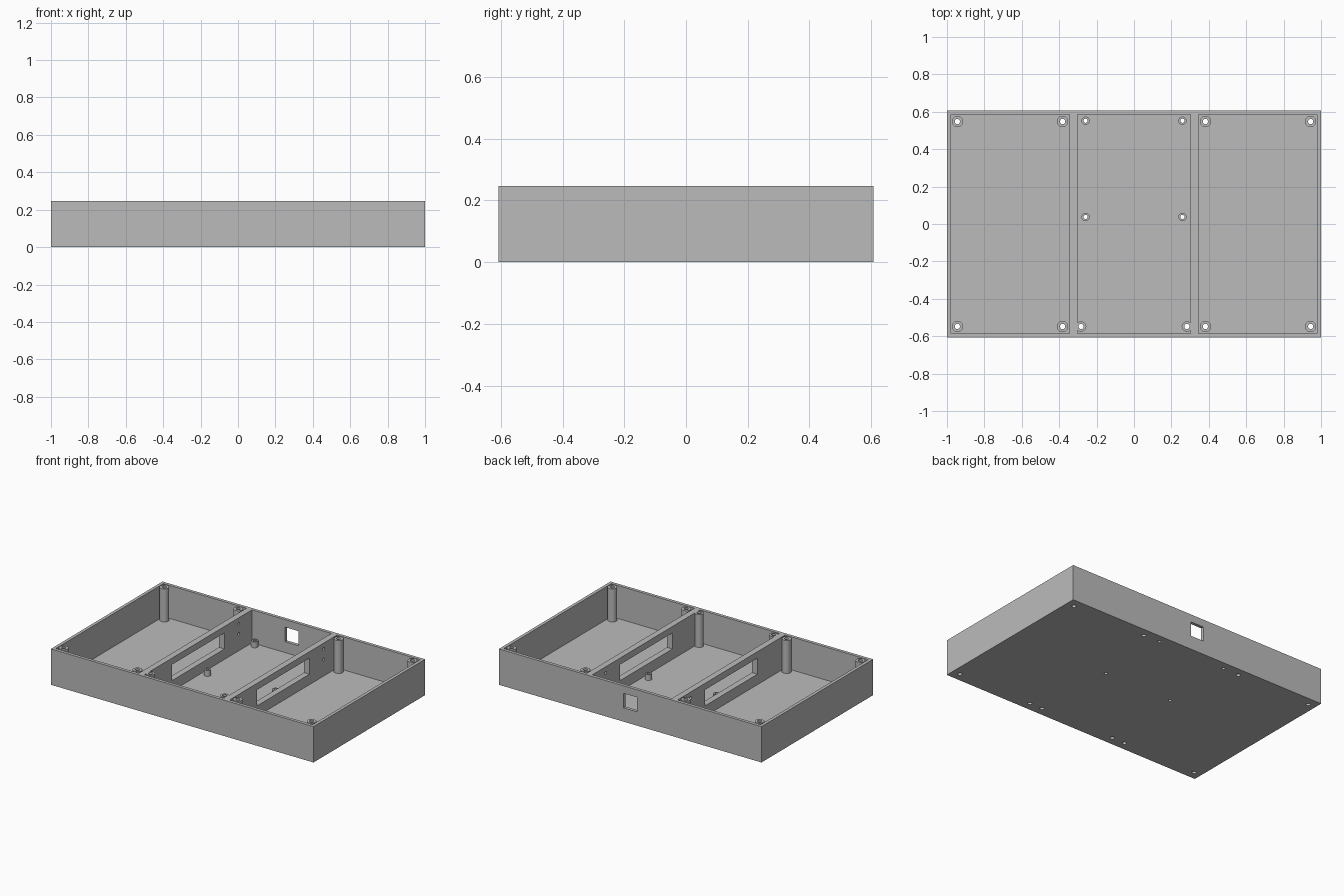
import bpy
import bmesh
import math
from mathutils import Matrix, Vector

cube = bpy.data.objects.get("Cube")
if cube:
    bpy.data.objects.remove(cube, do_unlink=True)

HX, HY, TOP = 1.0, 0.607, 0.247   # outer half sizes and height
WALL, FLOOR = 0.022, 0.02

grey = bpy.data.materials.new("plain grey")
grey.use_nodes = True
grey.diffuse_color = (0.5, 0.5, 0.5, 1)
grey.node_tree.nodes["Principled BSDF"].inputs["Base Color"].default_value = (0.5, 0.5, 0.5, 1)


def add_box(bm, lo, hi):
    lo, hi = Vector(lo), Vector(hi)
    m = Matrix.Translation((lo + hi) / 2) @ Matrix.Diagonal((*(hi - lo), 1))
    bmesh.ops.create_cube(bm, size=1, matrix=m)


def add_cylinder(bm, centre, radius, depth, along_x=False):
    m = Matrix.Translation(centre)
    if along_x:
        m = m @ Matrix.Rotation(math.pi / 2, 4, 'Y')
    bmesh.ops.create_cone(bm, cap_ends=True, segments=32, radius1=radius,
                          radius2=radius, depth=depth, matrix=m)


def finish(name, bm):
    mesh = bpy.data.meshes.new(name)
    bm.to_mesh(mesh)
    bm.free()
    mesh.materials.append(grey)
    ob = bpy.data.objects.new(name, mesh)
    bpy.context.collection.objects.link(ob)
    return ob


def cut(ob, cutter_bm):
    """Subtract the cutter shapes, bake the result and drop the cutter."""
    cutter = finish("cutter", cutter_bm)
    cutter.hide_render = True
    mod = ob.modifiers.new("cut", 'BOOLEAN')
    mod.operation = 'DIFFERENCE'
    mod.solver = 'EXACT'
    mod.object = cutter
    graph = bpy.context.evaluated_depsgraph_get()
    mesh = bpy.data.meshes.new_from_object(ob.evaluated_get(graph))
    ob.modifiers.clear()
    ob.data = mesh
    bpy.data.objects.remove(cutter, do_unlink=True)


def smooth(ob):
    bpy.ops.object.select_all(action='DESELECT')
    ob.select_set(True)
    bpy.context.view_layer.objects.active = ob
    bpy.ops.object.shade_smooth_by_angle(angle=math.radians(35))


def add_tube(name, x, y, outer, inner, z0, z1):
    """Hollow round post made by spinning its rectangular section."""
    bm = bmesh.new()
    section = [(inner, z0), (outer, z0), (outer, z1), (inner, z1)]
    verts = [bm.verts.new((x + r, y, z)) for r, z in section]
    edges = [bm.edges.new((verts[i], verts[(i + 1) % 4])) for i in range(4)]
    bmesh.ops.spin(bm, geom=verts + edges, cent=(x, y, 0), axis=(0, 0, 1),
                   angle=math.tau, steps=32, use_merge=True)
    bmesh.ops.remove_doubles(bm, verts=bm.verts, dist=1e-5)
    bmesh.ops.recalc_face_normals(bm, faces=bm.faces)
    smooth(finish(name, bm))


# Post layout: name, x, y, outer radius, hole radius, top height
posts = []
for side, sx in (("left", 1), ("right", -1)):
    for end, sy in (("front", -1), ("back", 1)):
        posts.append((f"{end}_{side}_corner_post", sx * 0.944, sy * 0.548, 0.03, 0.014, TOP))
        posts.append((f"{end}_{side}_inner_post", sx * 0.382, sy * 0.548, 0.03, 0.014, TOP))
    posts.append((f"front_{side}_middle_post", sx * 0.283, -0.548, 0.028, 0.014, TOP))
    for end, y in (("middle", 0.038), ("back", 0.552)):
        posts.append((f"{end}_{side}_standoff", sx * 0.259, y, 0.022, 0.011, 0.06))

# Tray: floor and four walls, with a back window and screw holes
bm = bmesh.new()
add_box(bm, (-HX, -HY, 0), (HX, HY, TOP))
tray = finish("tray", bm)
bm = bmesh.new()
add_box(bm, (WALL - HX, WALL - HY, FLOOR), (HX - WALL, HY - WALL, TOP + 0.1))
cut(tray, bm)
bm = bmesh.new()
add_box(bm, (-0.05, HY - 0.1, 0.095), (0.05, HY + 0.1, 0.195))
for _, x, y, _, hole, _ in posts:
    add_cylinder(bm, (x, y, FLOOR / 2), hole, FLOOR * 2)
cut(tray, bm)
smooth(tray)

# Posts and standoffs
for name, x, y, outer, hole, top in posts:
    add_tube(name, x, y, outer, hole, FLOOR, top)

# Partitions with a long slot and two cable holes near the back
for side, sx in (("left", 1), ("right", -1)):
    x = sx * 0.324
    bm = bmesh.new()
    add_box(bm, (x - 0.021, WALL - HY, FLOOR), (x + 0.021, HY - WALL, TOP))
    partition = finish(f"{side}_partition", bm)
    bm = bmesh.new()
    add_box(bm, (x - 0.1, -0.285, 0.092), (x + 0.1, 0.285, 0.202))
    for z in (0.135, 0.205):
        add_cylinder(bm, (x, 0.44, z), 0.01, 0.2, along_x=True)
    cut(partition, bm)
    smooth(partition)
